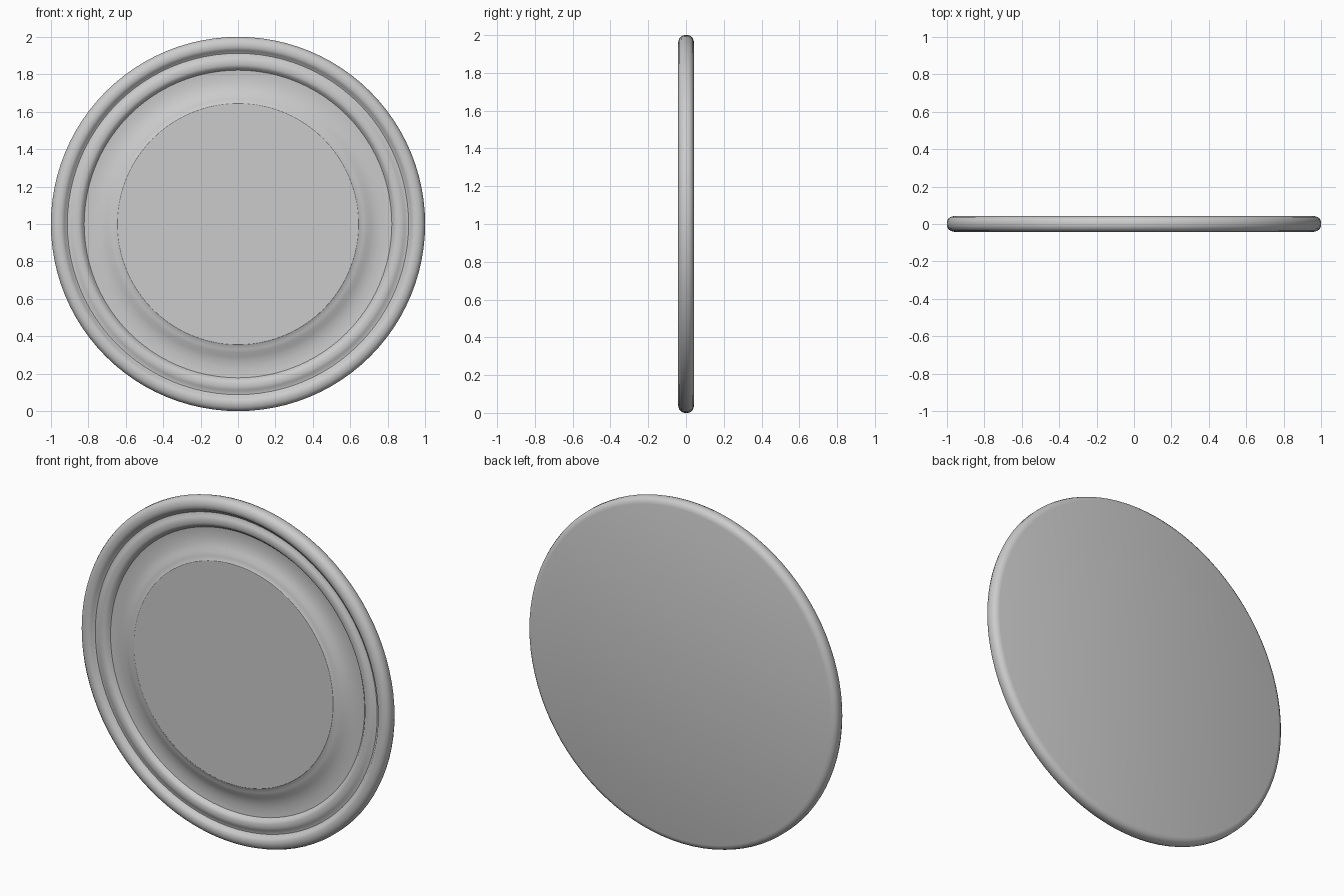
import bpy, bmesh, math

if "Cube" in bpy.data.objects:
    bpy.data.objects.remove(bpy.data.objects["Cube"])

SEGMENTS = 96
CENTRE_Z = 1.0

# Cross-section as (radius, y): front centre, out over the rim, to back centre
PROFILE = [
    (0.645, -0.041),                                                   # raised centre disc edge
    (0.65, -0.037), (0.67, -0.034), (0.69, -0.027), (0.71, -0.017),
    (0.735, -0.008), (0.765, -0.003), (0.80, -0.002), (0.822, -0.004),  # curved channel
    (0.83, -0.013), (0.838, -0.023), (0.85, -0.028), (0.87, -0.029),
    (0.887, -0.025), (0.897, -0.018),                                  # inner bead
    (0.912, -0.016), (0.922, -0.022), (0.93, -0.033), (0.942, -0.040), # groove
    (0.96, -0.042), (0.98, -0.037), (0.993, -0.026), (1.0, -0.010),    # outer rim
    (1.0, 0.012), (0.994, 0.027), (0.982, 0.037), (0.965, 0.042),      # rounded back edge
]

# Single flat colour
grey = bpy.data.materials.new("light_grey")
grey.diffuse_color = (0.6, 0.6, 0.6, 1.0)
grey.use_nodes = True
grey.node_tree.nodes["Principled BSDF"].inputs["Base Color"].default_value = grey.diffuse_color

# Revolve the section around the y axis
bm = bmesh.new()
rings = []
for r, y in PROFILE:
    ring = []
    for i in range(SEGMENTS):
        a = 2 * math.pi * i / SEGMENTS
        ring.append(bm.verts.new((r * math.cos(a), y, CENTRE_Z + r * math.sin(a))))
    rings.append(ring)
for inner, outer in zip(rings, rings[1:]):
    for i in range(SEGMENTS):
        j = (i + 1) % SEGMENTS
        bm.faces.new((inner[i], inner[j], outer[j], outer[i]))

# Flat front disc and flat back
bm.faces.new(rings[0])
bm.faces.new(rings[-1])
bmesh.ops.recalc_face_normals(bm, faces=bm.faces[:])

mesh = bpy.data.meshes.new("round_plaque")
bm.to_mesh(mesh)
bm.free()
mesh.materials.append(grey)
plaque = bpy.data.objects.new("round_plaque", mesh)
bpy.context.collection.objects.link(plaque)

# Smooth curves, crisp disc edge
bpy.context.view_layer.objects.active = plaque
plaque.select_set(True)
bpy.ops.object.shade_smooth_by_angle(angle=math.radians(32))
